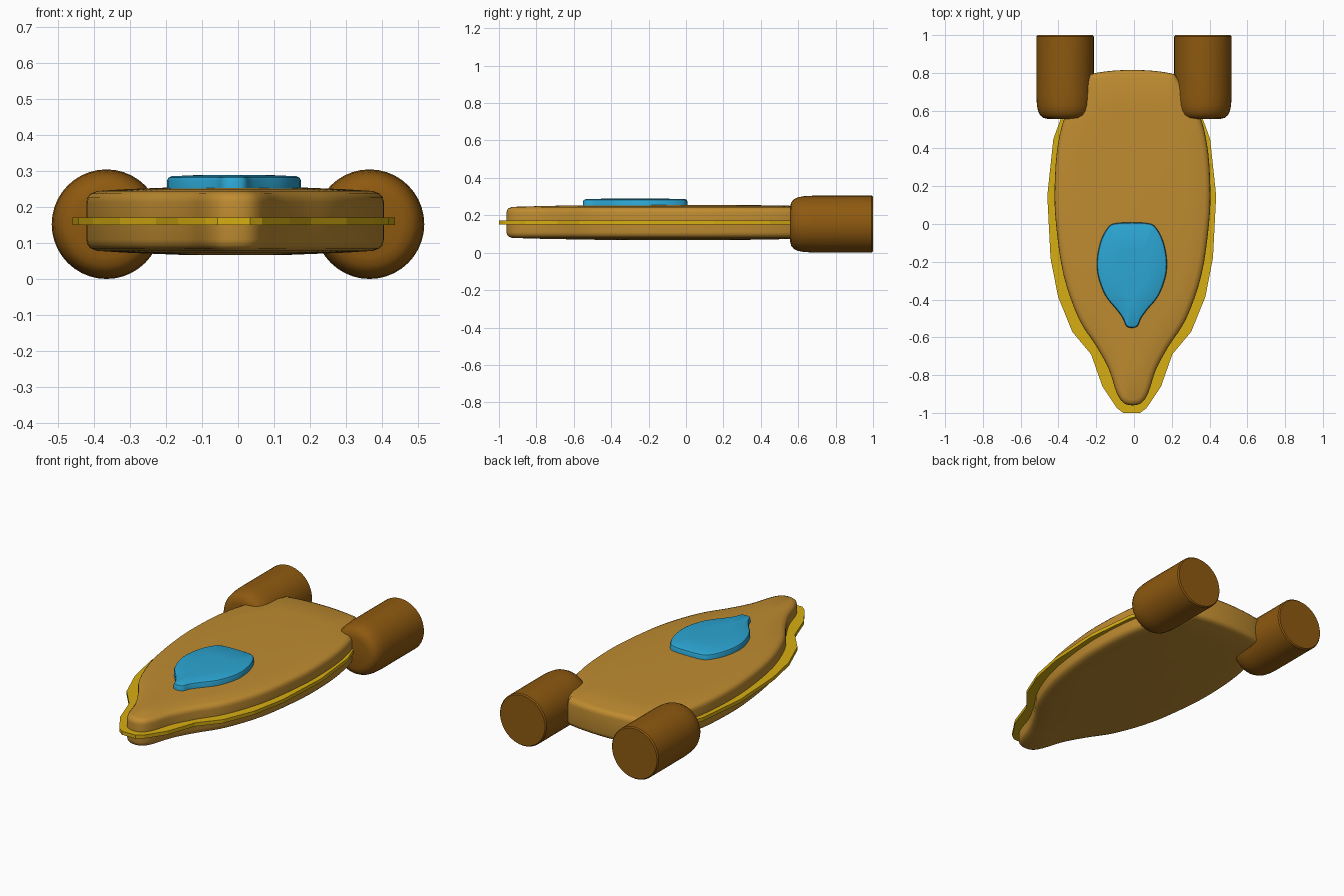
import bpy, bmesh, math
from mathutils import Vector

if "Cube" in bpy.data.objects:
    bpy.data.objects.remove(bpy.data.objects["Cube"])


def material(name, rgb):
    m = bpy.data.materials.new(name)
    m.diffuse_color = (*rgb, 1)
    m.use_nodes = True
    m.node_tree.nodes["Principled BSDF"].inputs["Base Color"].default_value = m.diffuse_color
    return m


ochre = material("ochre", (0.52, 0.26, 0.03))
gold = material("gold", (0.68, 0.42, 0.006))
brown = material("brown", (0.27, 0.1, 0.005))
blue = material("blue", (0.025, 0.38, 0.65))


def outline(half, steps):
    """Mirror a half outline (front to back) and smooth it into a closed loop."""
    pts = [Vector(p) for p in half]
    pts += [Vector((-p.x, p.y)) for p in reversed(pts) if p.x > 1e-6]
    n, out = len(pts), []
    for i in range(n):
        a, b, c, d = (pts[(i + k) % n] for k in (-1, 0, 1, 2))
        for s in range(steps):
            t = s / steps
            out.append(0.5 * (2 * b + (c - a) * t + (2 * a - 5 * b + 4 * c - d) * t * t
                              + (3 * b - a - 3 * c + d) * t ** 3))
    return out


def inset(loop, dist):
    n, out = len(loop), []
    for i, p in enumerate(loop):
        t = (loop[(i + 1) % n] - loop[i - 1]).normalized()
        out.append(p + Vector((-t.y, t.x)) * dist)
    return out


def finish(name, rings, mat, smooth=True):
    """Skin a stack of equal-length rings and cap both ends."""
    bm = bmesh.new()
    vs = [[bm.verts.new(p) for p in r] for r in rings]
    for a, b in zip(vs, vs[1:]):
        for i in range(len(a)):
            j = (i + 1) % len(a)
            bm.faces.new((a[i], a[j], b[j], b[i]))
    bm.faces.new(vs[0])
    bm.faces.new(vs[-1])
    bmesh.ops.recalc_face_normals(bm, faces=bm.faces)
    me = bpy.data.meshes.new(name)
    bm.to_mesh(me)
    bm.free()
    ob = bpy.data.objects.new(name, me)
    bpy.context.collection.objects.link(ob)
    me.materials.append(mat)
    if smooth:
        bpy.ops.object.select_all(action='DESELECT')
        ob.select_set(True)
        bpy.context.view_layer.objects.active = ob
        bpy.ops.object.shade_smooth_by_angle(angle=math.radians(35))
    return ob


def slab(name, loop, levels, mat, cx, smooth=True):
    """levels: (inset distance, scale about the middle, z)"""
    mid = Vector((0, (min(p.y for p in loop) + max(p.y for p in loop)) / 2))
    rings = []
    for d, s, z in levels:
        ring = [mid + (p - mid) * s for p in inset(loop, d)]
        rings.append([(p.x + cx, p.y, z) for p in ring])
    return finish(name, rings, mat, smooth)


# Main hull: pointed plate with rounded rims and slightly domed faces
hull = outline([(0, -0.96), (0.05, -0.945), (0.085, -0.89), (0.125, -0.77), (0.19, -0.65),
                (0.285, -0.5), (0.365, -0.27), (0.405, 0), (0.412, 0.2), (0.395, 0.42),
                (0.345, 0.6), (0.235, 0.775), (0.212, 0.795), (0.12, 0.81), (0, 0.816)], 4)
upper = [(0, 1, 0.052), (0.003, 1, 0.066), (0.012, 1, 0.076), (0.03, 1, 0.083),
         (0.03, 0.8, 0.088), (0.03, 0.4, 0.094)]
hull_levels = [(d, s, 0.162 - h) for d, s, h in reversed(upper)]
hull_levels += [(d, s, 0.162 + h) for d, s, h in upper]
slab("hull", hull, hull_levels, ochre, -0.008)

# Thin faceted trim band around the hull
trim = outline([(0.045, -1.0), (0.078, -0.975), (0.155, -0.86), (0.215, -0.69), (0.315, -0.57),
                (0.39, -0.385), (0.43, -0.18), (0.447, 0.15), (0.415, 0.45),
                (0.36, 0.6), (0.2, 0.78)], 1)
slab("trim_band", trim, [(0, 1, 0.151), (0, 1, 0.172)], gold, -0.012, False)

# Raised canopy
canopy = outline([(0, -0.55), (0.03, -0.54), (0.048, -0.5), (0.08, -0.455), (0.14, -0.38),
                  (0.178, -0.28), (0.185, -0.19), (0.165, -0.09), (0.128, -0.02),
                  (0.09, 0.003), (0, 0.008)], 4)
slab("canopy", canopy, [(0, 1, 0.235), (0, 1, 0.274), (0.004, 1, 0.282),
                        (0.012, 1, 0.286), (0.012, 0.5, 0.29)], blue, -0.011)

# Pair of engines lying along y, rounded at the front and flat at the back
profile = [(0.09, 0.556), (0.115, 0.562), (0.132, 0.576), (0.143, 0.598), (0.149, 0.63),
           (0.152, 0.68), (0.152, 0.993), (0.146, 1.0)]
for side, label in ((-1, "left"), (1, "right")):
    rings = [[(side * 0.365 + r * math.cos(a), y, 0.153 + r * math.sin(a))
              for a in (math.tau * k / 40 for k in range(40))] for r, y in profile]
    finish(label + "_engine", rings, brown)
